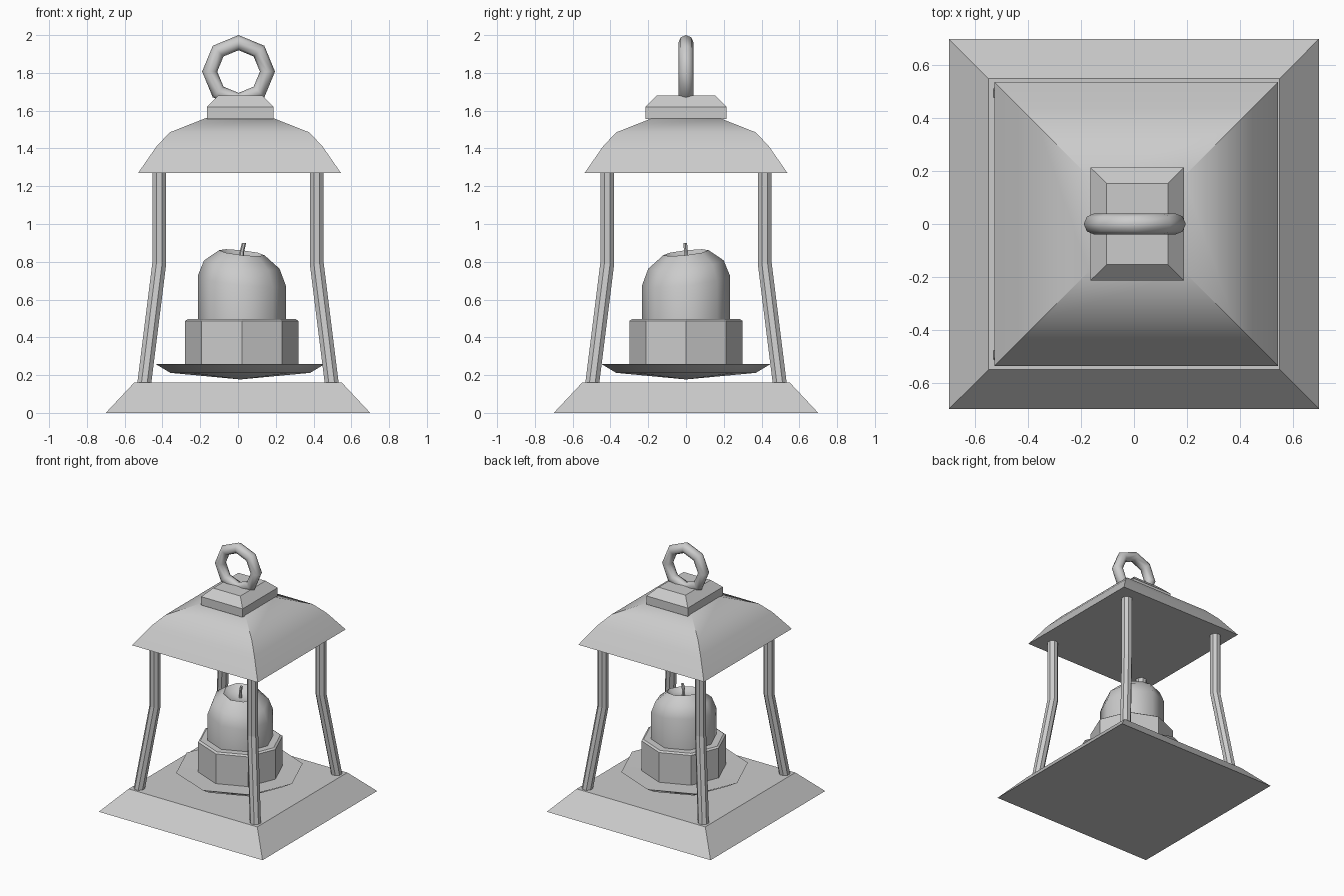
import bpy, bmesh
from math import pi, cos, sin, sqrt, radians

if "Cube" in bpy.data.objects:
    bpy.data.objects.remove(bpy.data.objects["Cube"])


def loft(name, rings, sides, phase=0.0, smooth=None):
    """Skin a stack of (cx, cy, z, rx, ry) rings and cap both ends."""
    bm = bmesh.new()
    loops = []
    for cx, cy, z, rx, ry in rings:
        loops.append([bm.verts.new((cx + rx * cos(phase + 2 * pi * i / sides),
                                    cy + ry * sin(phase + 2 * pi * i / sides), z))
                      for i in range(sides)])
    for a, b in zip(loops, loops[1:]):
        for i in range(sides):
            j = (i + 1) % sides
            bm.faces.new((a[i], a[j], b[j], b[i]))
    bm.faces.new(loops[0][::-1])
    bm.faces.new(loops[-1])
    bmesh.ops.remove_doubles(bm, verts=bm.verts, dist=1e-4)
    bmesh.ops.recalc_face_normals(bm, faces=bm.faces)
    mesh = bpy.data.meshes.new(name)
    bm.to_mesh(mesh)
    bm.free()
    obj = bpy.data.objects.new(name, mesh)
    bpy.context.collection.objects.link(obj)
    smooth_by_angle(obj, smooth)
    return obj


def smooth_by_angle(obj, degrees):
    if degrees is None:
        return
    bpy.ops.object.select_all(action='DESELECT')
    obj.select_set(True)
    bpy.context.view_layer.objects.active = obj
    bpy.ops.object.shade_smooth_by_angle(angle=radians(degrees))


def square(name, cx, levels, smooth=None):
    """Four-sided stack from (half width x, half width y, z) levels."""
    k = sqrt(2)
    return loft(name, [(cx, 0, z, hx * k, hy * k) for hx, hy, z in levels],
                4, pi / 4, smooth)


def octagon(name, cx, profile, smooth=None):
    return loft(name, [(cx, 0, z, r, r) for r, z in profile], 8, 0, smooth)


# Base, curved roof and top cap
square("base", 0, [(0.70, 0.70, 0), (0.55, 0.55, 0.16)])
square("roof", 0.008, [(0.537, 0.537, 1.27), (0.44, 0.44, 1.41),
                       (0.37, 0.37, 1.485), (0.18, 0.18, 1.56)], 28)
square("roof_cap", 0.012, [(0.177, 0.214, 1.555), (0.177, 0.214, 1.62),
                           (0.116, 0.154, 1.68)])

# Four bent corner posts
for sx, side in ((-1, "left"), (1, "right")):
    for sy, depth in ((-1, "front"), (1, "back")):
        path = [(0.497, 0.15), (0.417, 0.79), (0.417, 1.28)]
        loft(f"{depth}_{side}_post",
             [(sx * d, sy * d, z, 0.04, 0.04) for d, z in path], 8, pi / 8)

# Hanging ring
bpy.ops.mesh.primitive_torus_add(location=(0.003, 0, 1.807), rotation=(pi / 2, 0, 0),
                                 major_segments=8, minor_segments=8,
                                 major_radius=0.153, minor_radius=0.04)
ring = bpy.context.object
ring.name = "hanging_ring"
smooth_by_angle(ring, 60)

# Dish and candle holder
octagon("dish", 0.012, [(0.0, 0.177), (0.37, 0.212), (0.45, 0.26), (0.0, 0.252)], 30)
octagon("candle_holder", 0.02, [(0.30, 0.25), (0.30, 0.487), (0.285, 0.497)])

# Melted candle: lathe with the upper part tilted toward back left
candle = octagon("candle", 0.02, [(0.233, 0.49), (0.233, 0.70), (0.2, 0.785),
                                  (0.12, 0.848), (0.085, 0.82), (0.0, 0.808)], 55)
for v in candle.data.vertices:
    if v.co.z > 0.6:
        v.co.z += 0.11 * (v.co.y - (v.co.x - 0.02))

# Wick
loft("wick", [(0.02, 0, 0.79, 0.012, 0.012), (0.02, 0, 0.85, 0.012, 0.012),
              (0.032, -0.004, 0.90, 0.011, 0.011)], 6)
